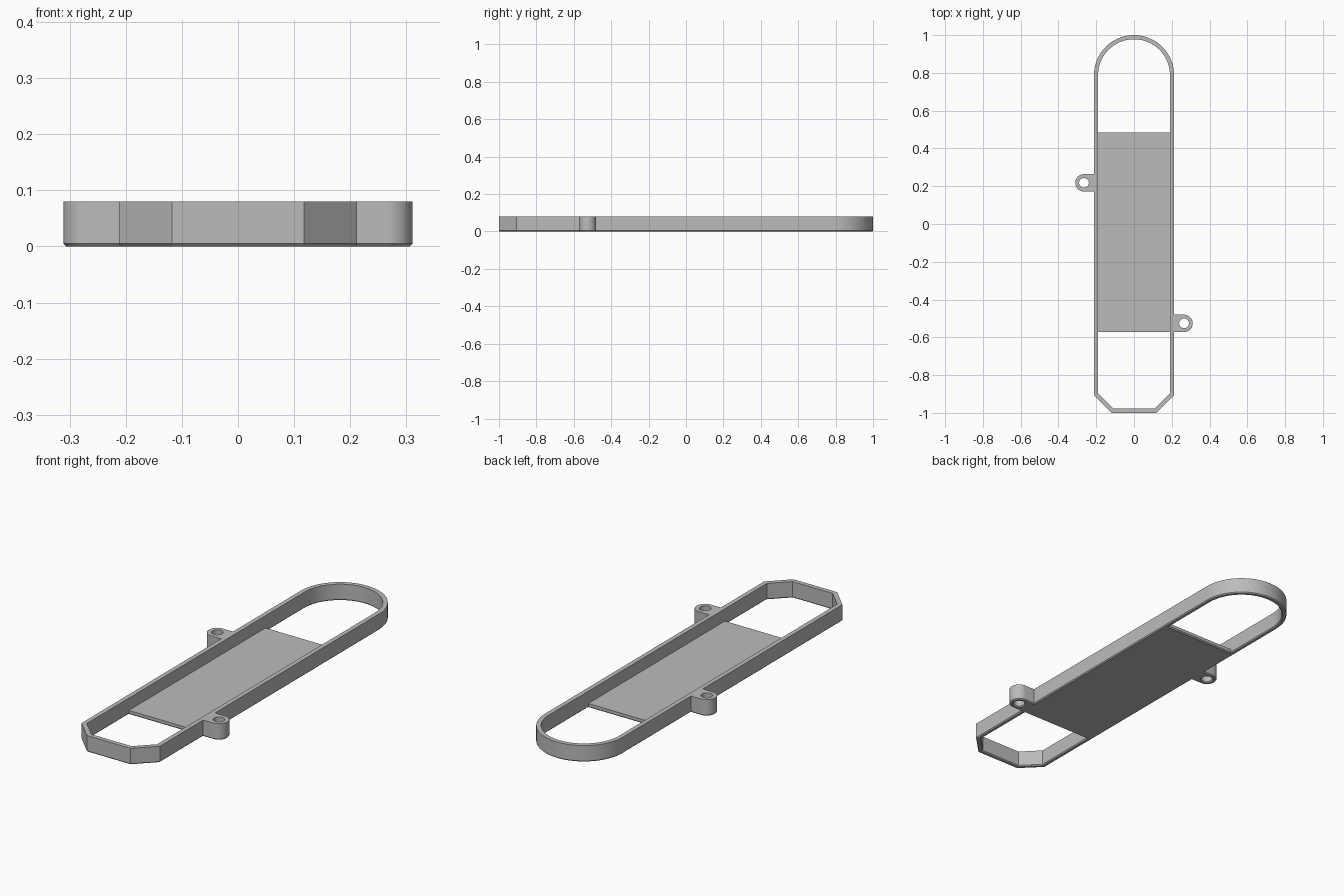
import bpy, bmesh
from math import sin, cos, radians
from mathutils import Vector

if "Cube" in bpy.data.objects:
    bpy.data.objects.remove(bpy.data.objects["Cube"], do_unlink=True)

HALF, WALL, TOP = 0.212, 0.022, 0.08
CUT = 0.094                     # corner cut at the front end
FLOOR, EDGE = 0.02, 0.005       # plate thickness, bottom chamfer
PLATE_FRONT, PLATE_BACK = -0.572, 0.484
LUG_X, LUG_R, HOLE_R = 0.265, 0.046, 0.026
LUG_RIGHT_Y, LUG_LEFT_Y = 0.218, -0.526


def arc(cx, cy, r, start, end, n):
    steps = [radians(start + (end - start) * i / n) for i in range(n + 1)]
    return [(cx + r * cos(a), cy + r * sin(a)) for a in steps]


def inset(loop, d):
    """Move a counter-clockwise loop inward by d with mitred corners."""
    out = []
    for i, p in enumerate(loop):
        p = Vector(p)
        a = (p - Vector(loop[i - 1])).normalized()
        b = (Vector(loop[(i + 1) % len(loop)]) - p).normalized()
        na, nb = Vector((-a.y, a.x)), Vector((-b.y, b.x))
        out.append(tuple(p + (na + nb) * d / (1 + na.dot(nb))))
    return out


def lug(side, cy):
    turn = -90 if side > 0 else 90
    return ([(side * HALF, cy - side * LUG_R)]
            + arc(side * LUG_X, cy, LUG_R, turn, turn + 180, 24)
            + [(side * HALF, cy + side * LUG_R)])


# Plan outlines
nose = [(-HALF, CUT - 1), (CUT - HALF, -1), (HALF - CUT, -1), (HALF, CUT - 1)]
tail = arc(0, 1 - HALF, HALF, 0, 180, 48)
outline = nose + lug(1, LUG_LEFT_Y) + tail + lug(-1, LUG_RIGHT_Y)
plain = inset(nose + tail, WALL)
inner_nose, inner_tail = plain[:len(nose)], plain[len(nose):]
w = HALF - WALL
front_pair = [(w, PLATE_FRONT), (-w, PLATE_FRONT)]
back_pair = [(-w, PLATE_BACK), (w, PLATE_BACK)]
opening = inner_nose + front_pair[:1] + back_pair[1:] + inner_tail + back_pair[:1] + front_pair[1:]
front_window = inner_nose + front_pair
back_window = inner_tail + back_pair
holes = [arc(LUG_X, LUG_LEFT_Y, HOLE_R, 0, 345, 23),
         arc(-LUG_X, LUG_RIGHT_Y, HOLE_R, 0, 345, 23)]

bm = bmesh.new()


def ring(loop, z):
    return [bm.verts.new((x, y, z)) for x, y in loop]


def walls(*rings):
    for low, high in zip(rings, rings[1:]):
        for i in range(len(low)):
            bm.faces.new((low[i - 1], low[i], high[i], high[i - 1]))


def cap(rings):
    edges = []
    for r in rings:
        for i in range(len(r)):
            edges.append(bm.edges.get((r[i - 1], r[i])) or bm.edges.new((r[i - 1], r[i])))
    bmesh.ops.triangle_fill(bm, edges=edges, use_beauty=True, use_dissolve=False)


def chamfered(loop, d, height):
    rings = ring(inset(loop, d), 0), ring(loop, EDGE), ring(loop, height)
    walls(*rings)
    return rings[0], rings[-1]


# Outer wall with its lugs, and the lug holes
outer_low, outer_high = chamfered(outline, EDGE, TOP)
hole_rings = [chamfered(h, -EDGE, TOP) for h in holes]

# Windows through the floor, then the rim above it
window_low = [chamfered(wd, -EDGE, FLOOR)[0] for wd in (front_window, back_window)]
rim_low, rim_high = ring(opening, FLOOR), ring(opening, TOP)
walls(rim_low, rim_high)

# Top of the rim, underside and plate top
cap([outer_high, rim_high] + [h[1] for h in hole_rings])
cap([outer_low] + window_low + [h[0] for h in hole_rings])
bm.faces.new(ring(front_pair[::-1] + back_pair[::-1], FLOOR))

bmesh.ops.remove_doubles(bm, verts=bm.verts, dist=0.00001)
bmesh.ops.recalc_face_normals(bm, faces=bm.faces)
mesh = bpy.data.meshes.new("tray_frame")
bm.to_mesh(mesh)
bm.free()

grey = bpy.data.materials.new("plain grey")
grey.use_nodes = True
colour = (0.5, 0.5, 0.5, 1)
grey.diffuse_color = colour
grey.node_tree.nodes["Principled BSDF"].inputs["Base Color"].default_value = colour
mesh.materials.append(grey)

frame = bpy.data.objects.new("tray_frame", mesh)
bpy.context.collection.objects.link(frame)
bpy.ops.object.select_all(action='DESELECT')
frame.select_set(True)
bpy.context.view_layer.objects.active = frame
bpy.ops.object.shade_smooth_by_angle(angle=radians(30))
